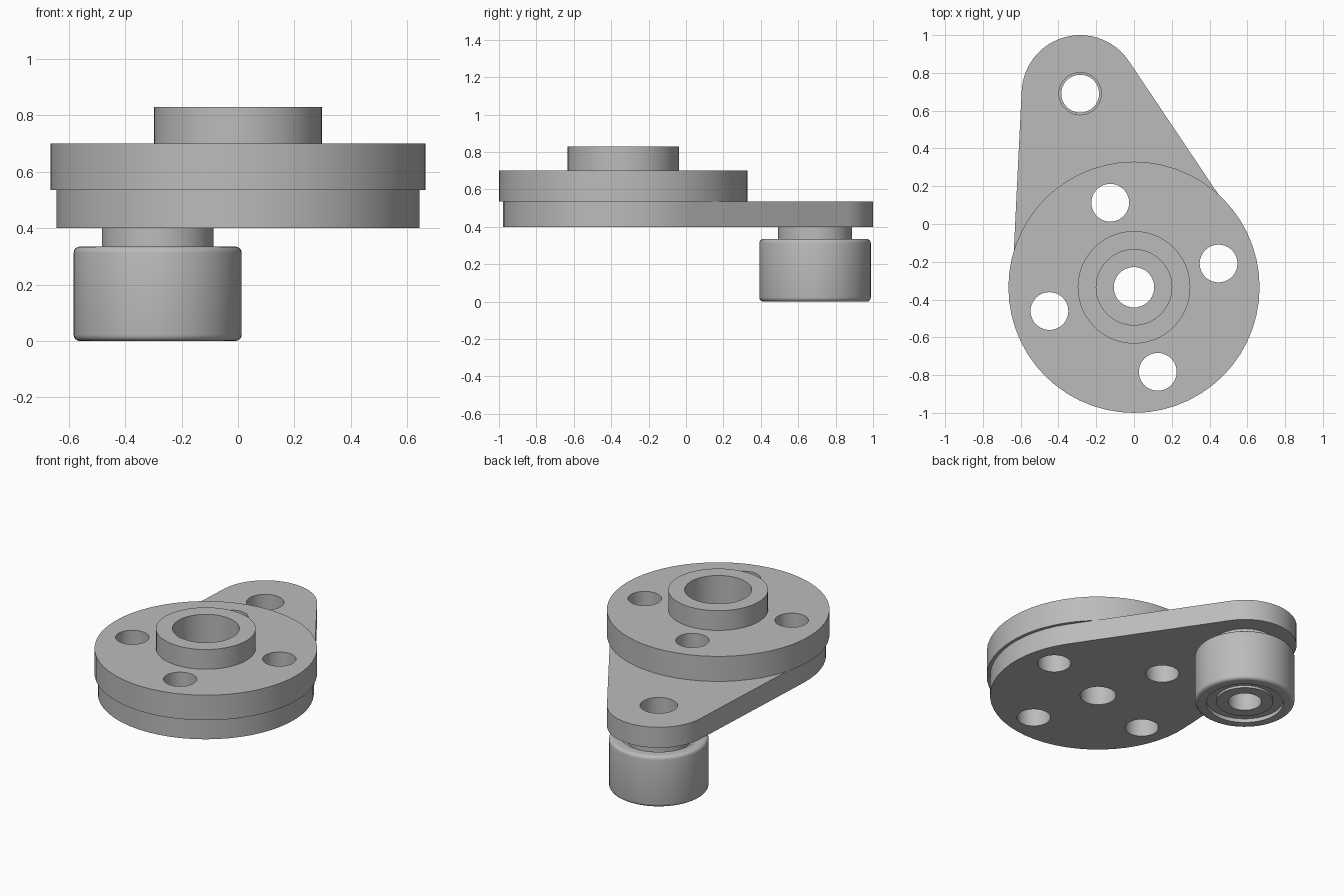
import bpy, bmesh, math
from mathutils import Matrix, Vector

SIDES = 56
HUB = Vector((0, -0.335, 0))       # main disc axis
PIN = Vector((-0.285, 0.69, 0))    # roller axis

if "Cube" in bpy.data.objects:
    bpy.data.objects.remove(bpy.data.objects["Cube"], do_unlink=True)

steel = bpy.data.materials.new("plain_grey")
colour = (0.5, 0.5, 0.5, 1)
steel.diffuse_color = colour
steel.use_nodes = True
steel.node_tree.nodes["Principled BSDF"].inputs["Base Color"].default_value = colour


def finish(name, bm):
    bmesh.ops.recalc_face_normals(bm, faces=bm.faces)
    mesh = bpy.data.meshes.new(name)
    bm.to_mesh(mesh)
    bm.free()
    mesh.materials.append(steel)
    obj = bpy.data.objects.new(name, mesh)
    bpy.context.collection.objects.link(obj)
    return obj


def activate(obj):
    bpy.ops.object.select_all(action='DESELECT')
    obj.select_set(True)
    bpy.context.view_layer.objects.active = obj


def smooth(obj):
    activate(obj)
    bpy.ops.object.shade_smooth_by_angle(angle=math.radians(30))


def lathe(name, profile, centre):
    """Spin a closed (radius, height) outline around a vertical axis."""
    bm = bmesh.new()
    rings = []
    for i in range(SIDES):
        a = 2 * math.pi * i / SIDES
        rings.append([bm.verts.new(centre + Vector((r * math.cos(a), r * math.sin(a), z)))
                      for r, z in profile])
    n = len(profile)
    for i in range(SIDES):
        here, there = rings[i], rings[(i + 1) % SIDES]
        for j in range(n):
            k = (j + 1) % n
            bm.faces.new((here[j], there[j], there[k], here[k]))
    return finish(name, bm)


def drill(obj, holes):
    """Cut vertical through holes, given as (centre, radius)."""
    bm = bmesh.new()
    for centre, radius in holes:
        bmesh.ops.create_cone(bm, cap_ends=True, segments=40, radius1=radius, radius2=radius,
                              depth=2, matrix=Matrix.Translation(centre + Vector((0, 0, 0.5))))
    cutter = finish("hole_cutter", bm)
    cutter.hide_render = True
    mod = obj.modifiers.new("holes", 'BOOLEAN')
    mod.operation = 'DIFFERENCE'
    mod.solver = 'EXACT'
    mod.object = cutter
    activate(obj)
    bpy.ops.object.modifier_apply(modifier=mod.name)
    bpy.data.objects.remove(cutter, do_unlink=True)


# Four bolt holes shared by the disc and the plate
bolts = []
for i in range(4):
    a = math.radians(15.7 + 90 * i)
    bolts.append((HUB + Vector((math.cos(a), math.sin(a), 0)) * 0.465, 0.1))

# Disc with raised collar and central bore
disc = lathe("flange_disc", [(0.2, 0.535), (0.665, 0.535), (0.665, 0.7),
                             (0.298, 0.7), (0.298, 0.83), (0.2, 0.83)], HUB)
drill(disc, bolts)
smooth(disc)

# Arm plate: two round ends joined by tangent sides
R_BIG, R_SMALL = 0.645, 0.31
axis = PIN - HUB
heading = math.atan2(axis.y, axis.x)
spread = math.acos((R_BIG - R_SMALL) / axis.length)


def arc(centre, radius, start, end, steps):
    for i in range(steps + 1):
        a = start + (end - start) * i / steps
        yield centre + Vector((radius * math.cos(a), radius * math.sin(a), 0.4))


outline = list(arc(PIN, R_SMALL, heading - spread, heading + spread, 22))
outline += arc(HUB, R_BIG, heading + spread, heading - spread + 2 * math.pi, 34)
bm = bmesh.new()
base = bm.faces.new([bm.verts.new(p) for p in outline])
top = bmesh.ops.extrude_face_region(bm, geom=[base])["geom"]
bmesh.ops.translate(bm, vec=(0, 0, 0.135),
                    verts=[v for v in top if isinstance(v, bmesh.types.BMVert)])
plate = finish("arm_plate", bm)
drill(plate, bolts + [(HUB, 0.107), (PIN, 0.112)])
smooth(plate)

# Roller sleeve with rounded rims
HIGH, R_OUT, FILLET = 0.335, 0.298, 0.022
rim = []
for i in range(5):
    a = math.pi / 2 * i / 4
    rim.append((R_OUT - FILLET * (1 - math.sin(a)), FILLET * (1 - math.cos(a))))
sleeve = [(0.23, 0)] + rim + [(r, HIGH - z) for r, z in reversed(rim)] + [(0.23, HIGH)]
smooth(lathe("roller_sleeve", sleeve, PIN))

# Hollow pin with stepped lower face and shoulder under the plate
smooth(lathe("roller_pin", [(0.1, 0.01), (0.17, 0.01), (0.17, 0.025), (0.23, 0.025),
                            (0.23, 0.315), (0.198, 0.315), (0.198, 0.4), (0.1, 0.4)], PIN))
